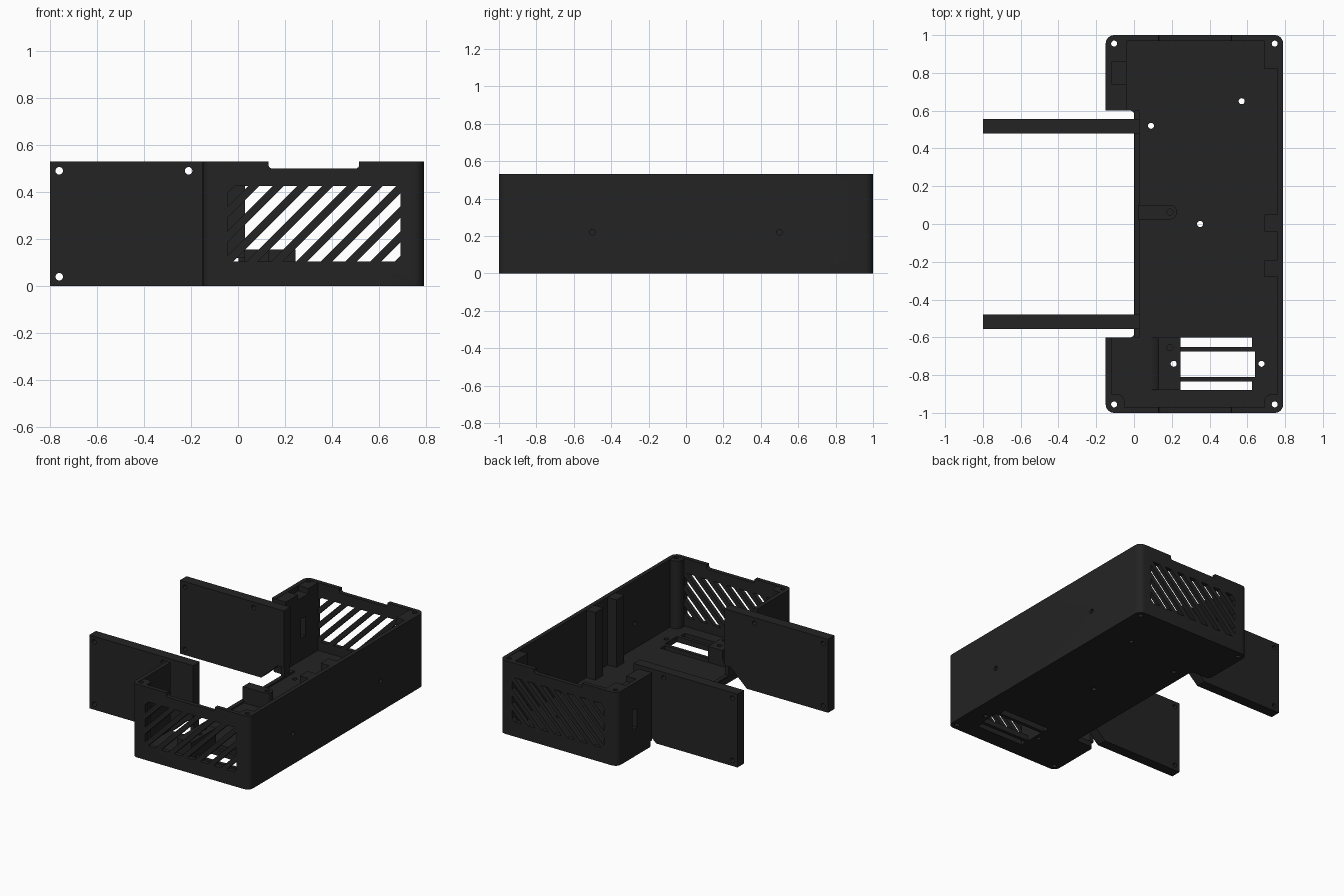
import bpy, bmesh, math
from mathutils import Vector

if "Cube" in bpy.data.objects:
    bpy.data.objects.remove(bpy.data.objects["Cube"])

mat = bpy.data.materials.new("charcoal plastic")
mat.diffuse_color = (0.017, 0.017, 0.017, 1)
mat.use_nodes = True
mat.node_tree.nodes["Principled BSDF"].inputs["Base Color"].default_value = mat.diffuse_color
H, FLOOR, T = 0.53, 0.04, 0.03


def place(a, b, d, axis):
    """Profile point (a, b) at depth d along the axis."""
    return {"z": (a, b, d), "y": (a, d, b), "x": (d, a, b)}[axis]


def add_prism(bm, pts, d0, d1, axis="z"):
    lo = [bm.verts.new(place(a, b, d0, axis)) for a, b in pts]
    hi = [bm.verts.new(place(a, b, d1, axis)) for a, b in pts]
    n = len(pts)
    faces = [bm.faces.new(lo), bm.faces.new(hi)]
    for i in range(n):
        j = (i + 1) % n
        faces.append(bm.faces.new((lo[i], lo[j], hi[j], hi[i])))
    bmesh.ops.recalc_face_normals(bm, faces=faces)


def rounded(corners, seg=6):
    """Outline from (x, y, radius) corners."""
    out = []
    for i, (x, y, r) in enumerate(corners):
        p = Vector((x, y))
        if r == 0:
            out.append((x, y))
            continue
        u = (Vector(corners[i - 1][:2]) - p).normalized()
        v = (Vector(corners[(i + 1) % len(corners)][:2]) - p).normalized()
        c = p + (u + v) * r
        for k in range(seg + 1):
            t = k / seg * math.pi / 2
            out.append(tuple(c - v * r * math.cos(t) - u * r * math.sin(t)))
    return out


def rect(x0, x1, y0, y1, r=0):
    return rounded([(x0, y0, r), (x1, y0, r), (x1, y1, r), (x0, y1, r)])


def circle(x, y, r, n=20):
    return [(x + r * math.cos(k * math.tau / n), y + r * math.sin(k * math.tau / n))
            for k in range(n)]


def to_object(name, prisms):
    bm = bmesh.new()
    for p in prisms:
        add_prism(bm, *p)
    me = bpy.data.meshes.new(name)
    bm.to_mesh(me)
    bm.free()
    me.materials.append(mat)
    ob = bpy.data.objects.new(name, me)
    bpy.context.collection.objects.link(ob)
    return ob


def part(name, prism, cuts=()):
    """Solid prism with cutter prisms removed."""
    ob = to_object(name, [prism])
    if cuts:
        cutter = to_object("cutter", cuts)
        mod = ob.modifiers.new("cut", "BOOLEAN")
        mod.operation, mod.solver, mod.object = "DIFFERENCE", "EXACT", cutter
        dg = bpy.context.evaluated_depsgraph_get()
        me = bpy.data.meshes.new_from_object(ob.evaluated_get(dg))
        ob.modifiers.clear()
        ob.data = me
        bpy.data.objects.remove(cutter)
    bpy.ops.object.select_all(action="DESELECT")
    ob.select_set(True)
    bpy.context.view_layer.objects.active = ob
    bpy.ops.object.shade_smooth_by_angle(angle=math.radians(30))
    return ob


def clip(poly, keep):
    """Keep the part of a polygon where keep(point) >= 0."""
    out = []
    for i, q in enumerate(poly):
        p = poly[i - 1]
        a, b = keep(p), keep(q)
        if a * b < 0:
            t = a / (a - b)
            out.append((p[0] + t * (q[0] - p[0]), p[1] + t * (q[1] - p[1])))
        if b >= 0:
            out.append(q)
    return out


# Vertical screw holes
corner_holes = [(x, y) for x in (-0.105, 0.745) for y in (-0.955, 0.955)]
floor_holes = corner_holes + [(0.09, 0.52), (0.57, 0.65), (0.35, 0.0),
                              (0.21, -0.74), (0.675, -0.74)]


def drill(points):
    return [(circle(x, y, 0.016), -0.1, 0.7) for x, y in points]


# Floor with notched left side and vent openings
floor_outline = rounded([(-0.15, -1, 0.045), (0.79, -1, 0.045), (0.79, 1, 0.045),
                         (-0.15, 1, 0.045), (-0.15, 0.6, 0.03), (0, 0.6, 0.02),
                         (0, -0.6, 0.02), (-0.15, -0.6, 0.03)])
vents = [(rect(0.245, 0.625, -0.65, -0.6), -0.1, 0.1),
         (rect(0.245, 0.64, -0.81, -0.675), -0.1, 0.1),
         (rect(0.245, 0.625, -0.88, -0.835), -0.1, 0.1)]
part("floor", (floor_outline, 0, FLOOR), drill(floor_holes) + vents)

# Walls with slanted grilles, top notches, side holes and left slots
wall_outline = rounded([
    (-0.15, -0.6, 0), (-0.15, -1, 0.045), (0.79, -1, 0.045), (0.79, 1, 0.045),
    (-0.15, 1, 0.045), (-0.15, 0.6, 0), (-0.15 + T, 0.6, 0), (-0.15 + T, 1 - T, 0),
    (0.79 - T, 1 - T, 0), (0.79 - T, T - 1, 0), (-0.15 + T, T - 1, 0),
    (-0.15 + T, -0.6, 0)])
grille = []
for k in range(-2, 10):
    c = -0.335 + 0.105 * k
    s = clip(rect(-0.045, 0.69, 0.105, 0.425), lambda p: p[0] - p[1] - c)
    s = clip(s, lambda p: c + 0.057 - p[0] + p[1]) if s else s
    if len(s) > 2:
        grille.append((s, -1.1, 1.1, "y"))
notch = [(rect(0.13, 0.515, 0.5, 0.6, 0.015), -1.1, 1.1, "y")]
side_holes = [(circle(y, 0.22, 0.016), 0.74, 0.9, "x") for y in (-0.5, 0.5)]
slot = [(rect(0.775, 0.825, 0.2, 0.34), -0.3, 0.02, "x")]
part("walls", (wall_outline, FLOOR, H),
     grille + notch + side_holes + slot + drill(corner_holes))

# Corner screw posts
for name, x0, x1, y0, y1, r in (("front_left_post", -0.147, -0.05, -0.997, -0.9, 0.043),
                                ("front_right_post", 0.69, 0.787, -0.997, -0.9, 0.043),
                                ("back_right_post", 0.69, 0.765, 0.82, 0.975, 0)):
    part(name, (rect(x0, x1, y0, y1, r), FLOOR, H - 0.002), drill(corner_holes))

# Thick back left block with slot and top recess
part("back_left_block", (rect(-0.13, -0.04, 0.602, 0.975), FLOOR, H - 0.002),
     slot + drill(corner_holes) + [(rect(-0.2, 0, 0.74, 0.86), H - 0.04, 0.6)])

# Pillars on the right wall
for i, y in enumerate((-0.235, 0.005)):
    part(f"wall_pillar_{i + 1}", (rect(0.69, 0.765, y - 0.045, y + 0.045), FLOOR, H - 0.002))

# Low edge along the open side
part("floor_lip", (rect(0.002, 0.03, -0.6, 0.6), FLOOR, FLOOR + 0.012))

# Raised mounting tab and vent bridge with curved foot
part("mounting_tab", (rounded([(0.02, 0.025, 0), (0.225, 0.025, 0.03),
                               (0.225, 0.1, 0.03), (0.02, 0.1, 0)]), FLOOR, 0.155),
     [(circle(0.19, 0.063, 0.016), 0.1, 0.3)])
foot = [(0.13 - 0.07 * (1 - math.sin(t)), FLOOR + 0.07 * (1 - math.cos(t)))
        for t in [k * math.pi / 12 for k in range(7)]]
part("vent_bridge", (foot + [(0.13, 0.155), (0.245, 0.155), (0.245, FLOOR)],
                     -0.88, -0.6, "y"),
     drill([(0.21, -0.74)]) + [(circle(0.19, -0.655, 0.016), 0.1, 0.3)])

# Two upright side plates with chamfered lower corner
plate = rounded([(-0.8, 0, 0), (-0.15, 0, 0), (-0.02, 0.12, 0), (0.03, 0.12, 0),
                 (0.03, H, 0), (-0.8, H, 0)])
plate_holes = [(circle(x, z, 0.016), -1, 1, "y")
               for x, z in ((-0.76, 0.49), (-0.21, 0.49), (-0.76, 0.04))]
for name, y0 in (("front_side_plate", -0.555), ("back_side_plate", 0.48)):
    part(name, (plate, y0, y0 + 0.075, "y"), plate_holes)
    part(name + "_foot", (rect(0.002, 0.03, y0 + 0.01, y0 + 0.065), FLOOR, 0.12))
